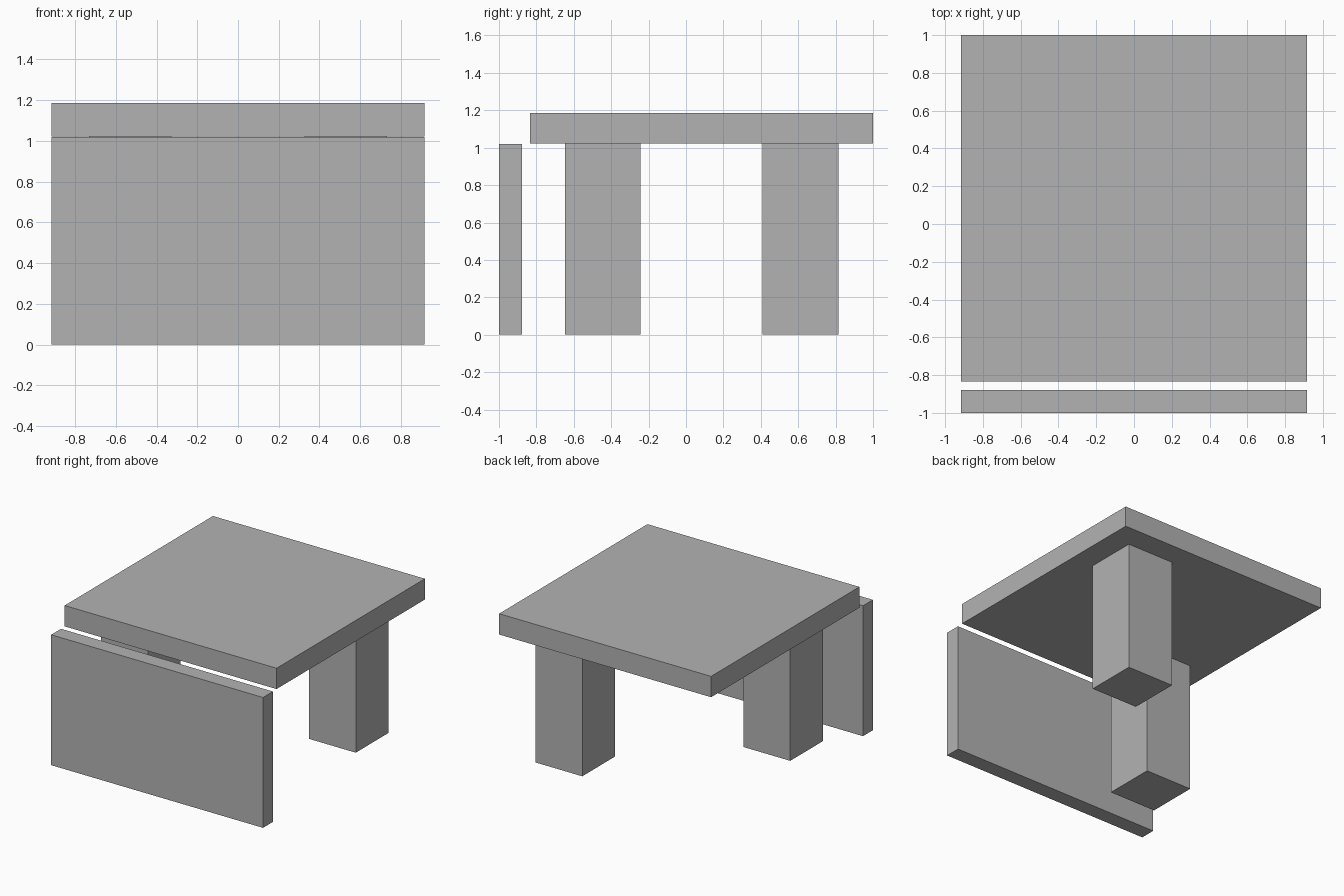
import bpy
import bmesh
from mathutils import Vector

cube = bpy.data.objects.get("Cube")
if cube:
    bpy.data.objects.remove(cube, do_unlink=True)

# Single plain grey
GREY = (0.45, 0.45, 0.45, 1.0)
grey = bpy.data.materials.new("plain grey")
grey.use_nodes = True
grey.diffuse_color = GREY
grey.node_tree.nodes["Principled BSDF"].inputs["Base Color"].default_value = GREY


def block(name, low, high):
    """Box spanning two opposite corners."""
    low, high = Vector(low), Vector(high)
    centre, size = (low + high) / 2, high - low
    mesh = bpy.data.meshes.new(name)
    bm = bmesh.new()
    bmesh.ops.create_cube(bm, size=1)
    bmesh.ops.scale(bm, vec=size, verts=bm.verts)
    bm.to_mesh(mesh)
    bm.free()
    mesh.materials.append(grey)
    obj = bpy.data.objects.new(name, mesh)
    obj.location = centre
    bpy.context.collection.objects.link(obj)
    return obj


HALF_WIDTH = 0.917
UNDERSIDE = 1.022
LEG = 0.405
INSET = 0.185
FRONT_EDGE = -0.833

# Table top and the upright panel standing in front of it
block("table_top", (-HALF_WIDTH, FRONT_EDGE, UNDERSIDE), (HALF_WIDTH, 1, 1.185))
block("front_panel", (-HALF_WIDTH, -1, 0), (HALF_WIDTH, -0.878, 1.02))

# Two square legs at diagonally opposite corners
outer = HALF_WIDTH - INSET
front = FRONT_EDGE + INSET
back = 1 - INSET
block("front_right_leg", (-outer, front, 0), (LEG - outer, front + LEG, UNDERSIDE))
block("back_left_leg", (outer - LEG, back - LEG, 0), (outer, back, UNDERSIDE))
